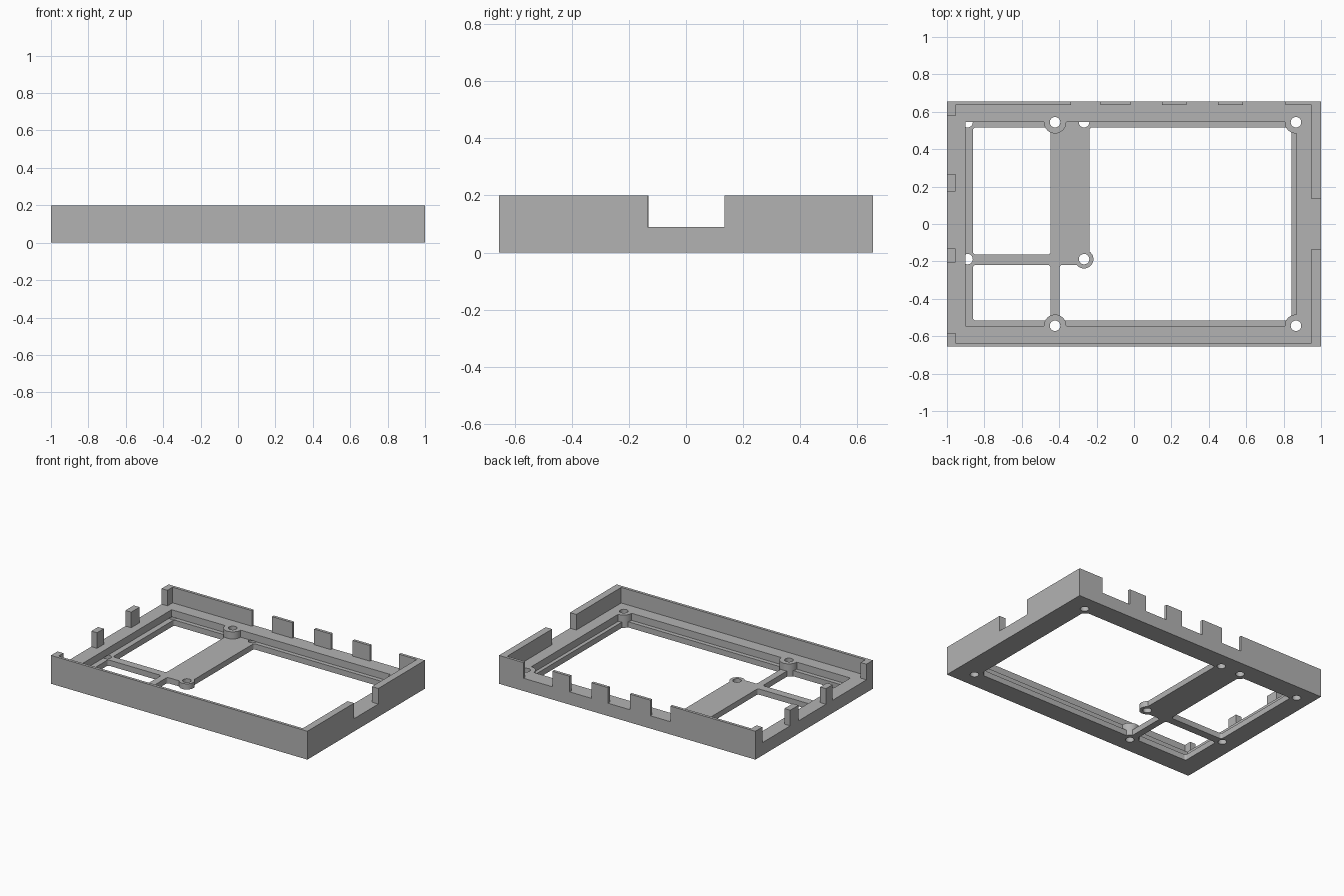
import bpy, bmesh, math

cube = bpy.data.objects.get("Cube")
if cube:
    bpy.data.objects.remove(cube)

HALF_Y, HEIGHT, LEDGE, FLOOR = 0.655, 0.2, 0.09, 0.04
OVER = 0.3  # cutters reach past the rim

grey = bpy.data.materials.new("mid_grey")
grey.use_nodes = True
colour = (0.45, 0.45, 0.45, 1)
grey.diffuse_color = colour
grey.node_tree.nodes["Principled BSDF"].inputs["Base Color"].default_value = colour


def prism(name, outline, z0, z1, radius=0):
    """Upright solid from a plan outline, with optional rounded corners."""
    bm = bmesh.new()
    face = bm.faces.new([bm.verts.new((x, y, z0)) for x, y in outline])
    top = bmesh.ops.extrude_face_region(bm, geom=[face])["geom"]
    for v in top:
        if isinstance(v, bmesh.types.BMVert):
            v.co.z = z1
    if radius:
        upright = [e for e in bm.edges if abs(e.verts[0].co.z - e.verts[1].co.z) > 0.01]
        bmesh.ops.bevel(bm, geom=upright, offset=radius, segments=4,
                        profile=0.5, affect='EDGES')
    bmesh.ops.recalc_face_normals(bm, faces=bm.faces)
    mesh = bpy.data.meshes.new(name)
    bm.to_mesh(mesh)
    bm.free()
    mesh.materials.append(grey)
    obj = bpy.data.objects.new(name, mesh)
    bpy.context.collection.objects.link(obj)
    return obj


def box(name, x0, x1, y0, y1, z0, z1, radius=0):
    return prism(name, [(x0, y0), (x1, y0), (x1, y1), (x0, y1)], z0, z1, radius)


def cylinder(name, x, y, r, z0, z1, sides=32):
    angles = [2 * math.pi * i / sides for i in range(sides)]
    return prism(name, [(x + r * math.cos(a), y + r * math.sin(a)) for a in angles], z0, z1)


def combine(target, tool, operation):
    """Apply a boolean and discard the tool."""
    mod = target.modifiers.new("shape", 'BOOLEAN')
    mod.operation, mod.solver, mod.object = operation, 'EXACT', tool
    bpy.context.view_layer.objects.active = target
    bpy.ops.object.modifier_apply(modifier=mod.name)
    bpy.data.objects.remove(tool)


def cut(tool):
    combine(tray, tool, 'DIFFERENCE')


# Outer block, hollowed to the ledge and then to the floor
tray = box("tray", -1, 1, -HALF_Y, HALF_Y, 0, HEIGHT)
cut(box("cavity", -0.955, 0.95, -0.635, 0.635, LEDGE, OVER))
cut(box("pocket", -0.90, 0.868, -0.546, 0.546, FLOOR, OVER))

# Gaps in the left-hand, rear and right-hand walls
for y0, y1 in ((-0.582, -0.206), (-0.131, 0.174), (0.267, 0.578)):
    cut(box("side_gap", -1.1, -0.9, y0, y1, LEDGE, OVER))
for x0, x1 in ((-0.336, -0.18), (-0.02, 0.15), (0.28, 0.45), (0.584, 0.81)):
    cut(box("rear_gap", x0, x1, 0.6, 0.75, LEDGE, OVER))
cut(box("side_notch", 0.9, 1.1, -0.135, 0.135, LEDGE, OVER))

# Floor openings, leaving the broad strip and the crossed bars
cut(box("rear_window", -0.861, -0.446, -0.163, 0.516, -0.1, OVER, 0.015))
cut(box("front_window", -0.861, -0.446, -0.516, -0.219, -0.1, OVER, 0.015))
main_outline = [(-0.398, -0.516), (0.842, -0.516), (0.842, 0.516),
                (-0.238, 0.516), (-0.238, -0.219), (-0.398, -0.219)]
cut(prism("main_window", main_outline, -0.1, OVER, 0.015))

# Screw bosses: four tall ones on the ledge, one low one on the strip end
tall = [(x, y) for x in (-0.422, 0.866) for y in (-0.544, 0.544)]
strip_end = (-0.267, -0.188)
for x, y in tall:
    combine(tray, cylinder("boss", x, y, 0.06, 0, LEDGE), 'UNION')
combine(tray, cylinder("low_boss", *strip_end, 0.05, 0, FLOOR), 'UNION')

# Through holes, and shallow holes running under the ledge
for x, y in tall + [strip_end]:
    cut(cylinder("hole", x, y, 0.028, -0.1, OVER))
for x, y in ((-0.267, 0.544), (-0.89, 0.544), (-0.89, -0.188)):
    cut(cylinder("blind_hole", x, y, 0.028, -0.1, FLOOR))

# Tidy flat faces and shade
bm = bmesh.new()
bm.from_mesh(tray.data)
bmesh.ops.remove_doubles(bm, verts=bm.verts, dist=0.0001)
bmesh.ops.dissolve_limit(bm, angle_limit=0.01, verts=bm.verts, edges=bm.edges)
bm.to_mesh(tray.data)
bm.free()
bpy.ops.object.select_all(action='DESELECT')
tray.select_set(True)
bpy.context.view_layer.objects.active = tray
bpy.ops.object.shade_smooth_by_angle(angle=math.radians(30))
